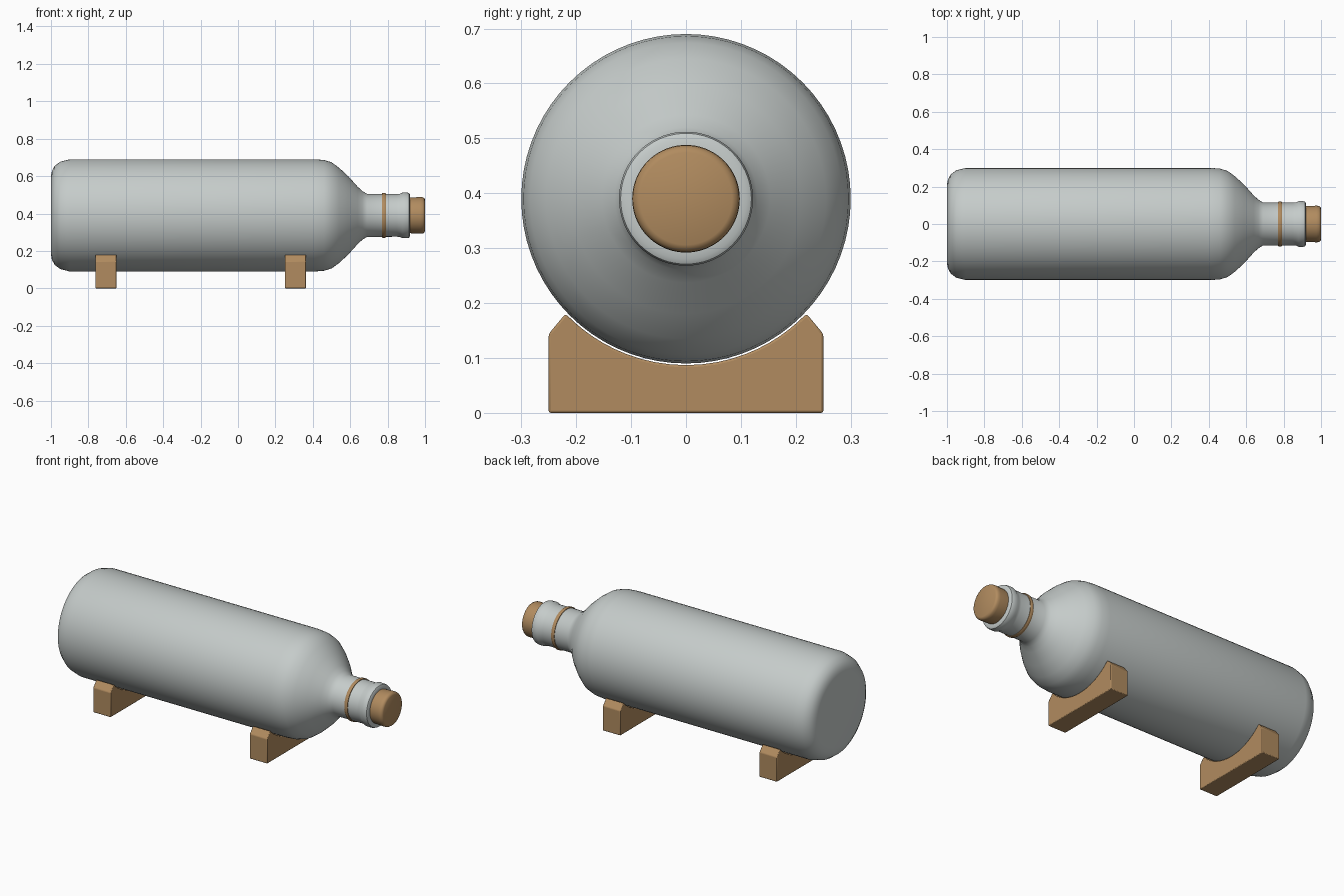
import bpy, bmesh, math

cube = bpy.data.objects.get("Cube")
if cube:
    bpy.data.objects.remove(cube, do_unlink=True)

AXIS_Z = 0.39
SEGMENTS = 72


def material(name, color):
    m = bpy.data.materials.new(name)
    m.use_nodes = True
    m.diffuse_color = color
    m.node_tree.nodes["Principled BSDF"].inputs["Base Color"].default_value = color
    return m


glass = material("grey glass", (0.56, 0.60, 0.59, 1))
wood = material("warm wood", (0.44, 0.26, 0.115, 1))


def finish(name, bm, mat, angle):
    bmesh.ops.recalc_face_normals(bm, faces=bm.faces)
    mesh = bpy.data.meshes.new(name)
    bm.to_mesh(mesh)
    bm.free()
    mesh.materials.append(mat)
    ob = bpy.data.objects.new(name, mesh)
    bpy.context.collection.objects.link(ob)
    bpy.ops.object.select_all(action='DESELECT')
    ob.select_set(True)
    bpy.context.view_layer.objects.active = ob
    bpy.ops.object.shade_smooth_by_angle(angle=math.radians(angle))
    return ob


def lathe(name, profile, mat, angle=40):
    """Turn (x, radius) points around the bottle's long axis and cap the ends."""
    bm = bmesh.new()
    rings = []
    for x, r in profile:
        ring = []
        for i in range(SEGMENTS):
            a = math.tau * i / SEGMENTS
            ring.append(bm.verts.new((x, r * math.cos(a), AXIS_Z + r * math.sin(a))))
        rings.append(ring)
    for a, b in zip(rings, rings[1:]):
        for i in range(SEGMENTS):
            j = (i + 1) % SEGMENTS
            bm.faces.new((a[i], a[j], b[j], b[i]))
    bm.faces.new(rings[0])
    bm.faces.new(rings[-1])
    return finish(name, bm, mat, angle)


# Bottle: rounded base, straight body, sloping shoulder, neck and lip
lathe("bottle", [
    (-1, 0.21), (-0.995, 0.237), (-0.98, 0.265), (-0.95, 0.287), (-0.9, 0.3),
    (0.41, 0.3), (0.46, 0.296), (0.5, 0.284), (0.54, 0.255), (0.59, 0.209),
    (0.64, 0.153), (0.665, 0.13), (0.69, 0.115), (0.85, 0.114), (0.865, 0.115),
    (0.88, 0.122), (0.905, 0.122), (0.915, 0.119), (0.92, 0.11), (0.92, 0.09),
], glass)

# Stopper and the thin band around the neck
lathe("stopper", [(0.9, 0.094), (0.935, 0.096), (0.975, 0.098), (0.988, 0.097),
                  (0.996, 0.092), (1, 0.084)], wood)
lathe("neck_band", [(0.77, 0.11), (0.77, 0.118), (0.774, 0.12), (0.786, 0.12),
                    (0.79, 0.118), (0.79, 0.11)], wood)


def cradle(name, x, width=0.114):
    """Block with chamfered shoulders and a hollow that holds the bottle."""
    outline = [(-0.22, 0.18), (-0.25, 0.144), (-0.25, 0), (0.25, 0),
               (0.25, 0.144), (0.22, 0.18)]
    radius, half, steps = 0.303, 0.215, 24
    for i in range(steps + 1):
        y = half * math.cos(math.pi * i / steps)
        outline.append((y, AXIS_Z - math.sqrt(radius ** 2 - y ** 2)))
    bm = bmesh.new()
    face = bm.faces.new([bm.verts.new((x - width / 2, y, z)) for y, z in outline])
    new = bmesh.ops.extrude_face_region(bm, geom=[face])["geom"]
    bmesh.ops.translate(bm, vec=(width, 0, 0),
                        verts=[v for v in new if isinstance(v, bmesh.types.BMVert)])
    ob = finish(name, bm, wood, 30)
    bev = ob.modifiers.new("soft edges", 'BEVEL')
    bev.width = 0.004
    bev.segments = 2
    bev.limit_method = 'ANGLE'


cradle("rear_cradle", -0.706)
cradle("front_cradle", 0.307)
